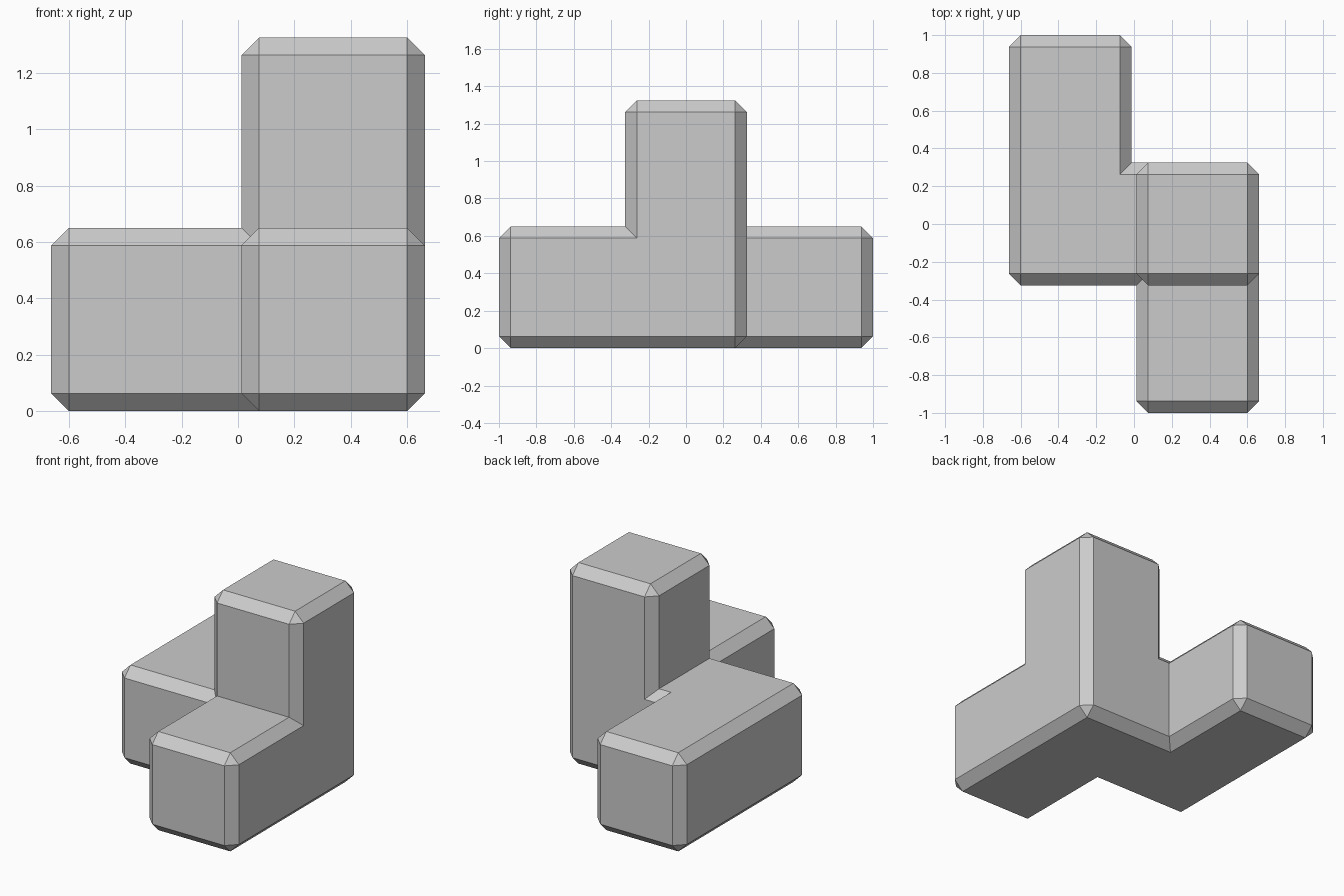
import bpy, bmesh, math
from itertools import product

default = bpy.data.objects.get("Cube")
if default:
    bpy.data.objects.remove(default, do_unlink=True)

SIZE, PITCH, CHAMFER = 0.65, 0.675, 0.0625
HALF = SIZE / 2
# Cell centres of the block grid
LEFT, RIGHT = PITCH / 2, -PITCH / 2
LOW, HIGH = HALF, HALF + PITCH

grey = bpy.data.materials.new("plain grey")
grey.use_nodes = True
colour = (0.6, 0.6, 0.6, 1)
grey.diffuse_color = colour
grey.node_tree.nodes["Principled BSDF"].inputs["Base Color"].default_value = colour


def chamfered_bar(name, first, last):
    """Bar spanning two grid cells, with every edge cut at 45 degrees."""
    lo = [c - HALF for c in first]
    hi = [c + HALF for c in last]
    bm = bmesh.new()
    for corner in product((0, 1), repeat=3):
        for outer in range(3):
            bm.verts.new([
                (hi[a] - (a != outer) * CHAMFER) if corner[a]
                else (lo[a] + (a != outer) * CHAMFER)
                for a in range(3)])
    bmesh.ops.convex_hull(bm, input=bm.verts)
    bmesh.ops.dissolve_limit(bm, angle_limit=math.radians(1),
                             verts=bm.verts, edges=bm.edges)
    bmesh.ops.recalc_face_normals(bm, faces=bm.faces)
    mesh = bpy.data.meshes.new(name)
    bm.to_mesh(mesh)
    bm.free()
    mesh.materials.append(grey)
    obj = bpy.data.objects.new(name, mesh)
    bpy.context.collection.objects.link(obj)
    return obj


# Crossbar with a front arm, a back arm and an upright column
block = chamfered_bar("puzzle_block", (RIGHT, 0, LOW), (LEFT, 0, LOW))
arms = [
    chamfered_bar("back_arm", (RIGHT, 0, LOW), (RIGHT, PITCH, LOW)),
    chamfered_bar("front_arm", (LEFT, -PITCH, LOW), (LEFT, 0, LOW)),
    chamfered_bar("column", (LEFT, 0, LOW), (LEFT, 0, HIGH)),
]

# Fuse the arms into one solid
for arm in arms:
    fuse = block.modifiers.new("fuse_" + arm.name, 'BOOLEAN')
    fuse.operation = 'UNION'
    fuse.solver = 'EXACT'
    fuse.object = arm
graph = bpy.context.evaluated_depsgraph_get()
fused = bpy.data.meshes.new_from_object(block.evaluated_get(graph))
block.modifiers.clear()
block.data = fused
for arm in arms:
    bpy.data.objects.remove(arm, do_unlink=True)

# Merge coplanar pieces into clean flat faces
bm = bmesh.new()
bm.from_mesh(fused)
bmesh.ops.remove_doubles(bm, verts=bm.verts, dist=0.0005)
bmesh.ops.dissolve_limit(bm, angle_limit=math.radians(1),
                         verts=bm.verts, edges=bm.edges)
bm.to_mesh(fused)
bm.free()
